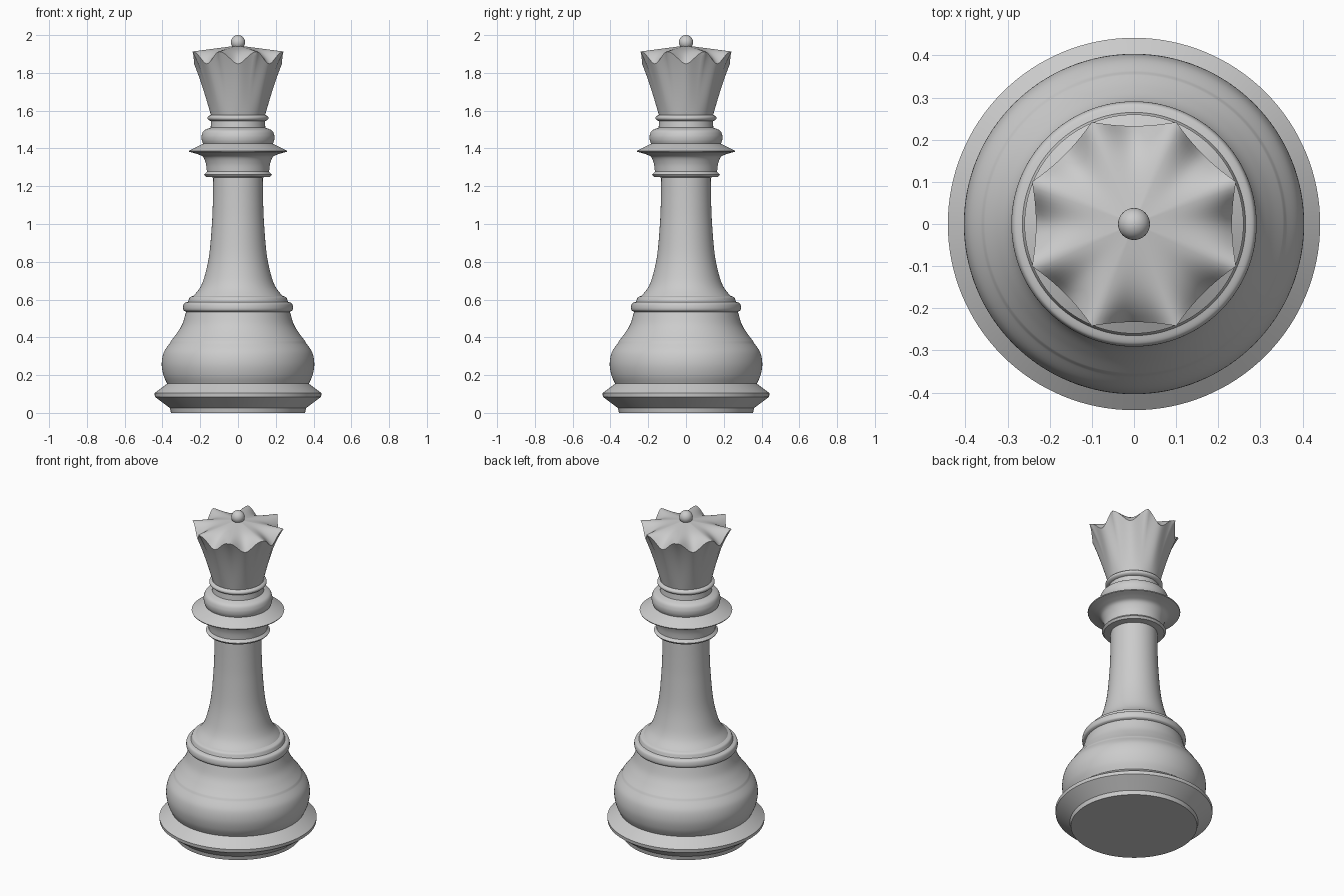
import bpy, bmesh, math

if "Cube" in bpy.data.objects:
    bpy.data.objects.remove(bpy.data.objects["Cube"])

SEG = 128


def spline(pts, steps=6):
    """Smooth Catmull-Rom curve through (radius, z) points."""
    out = []
    for i in range(len(pts) - 1):
        p0, p1, p2 = pts[max(i - 1, 0)], pts[i], pts[i + 1]
        p3 = pts[min(i + 2, len(pts) - 1)]
        for s in range(steps):
            t = s / steps
            out.append(tuple(0.5 * (2 * b + (c - a) * t + (2 * a - 5 * b + 4 * c - d) * t * t
                                    + (3 * b - a - 3 * c + d) * t ** 3)
                             for a, b, c, d in zip(p0, p1, p2, p3)))
    return out + [pts[-1]]


def skin(name, rows, angle=35):
    """Join rings of points (a one-point row is a pole) into a smooth shaded object."""
    bm = bmesh.new()
    rings = [[bm.verts.new(p) for p in row] for row in rows]
    for a, b in zip(rings, rings[1:]):
        for i in range(SEG):
            j = (i + 1) % SEG
            if len(a) == 1:
                bm.faces.new((a[0], b[j], b[i]))
            elif len(b) == 1:
                bm.faces.new((a[i], a[j], b[0]))
            else:
                bm.faces.new((a[i], a[j], b[j], b[i]))
    bmesh.ops.recalc_face_normals(bm, faces=bm.faces)
    me = bpy.data.meshes.new(name)
    bm.to_mesh(me)
    bm.free()
    ob = bpy.data.objects.new(name, me)
    bpy.context.collection.objects.link(ob)
    bpy.ops.object.select_all(action='DESELECT')
    ob.select_set(True)
    bpy.context.view_layer.objects.active = ob
    bpy.ops.object.shade_smooth_by_angle(angle=math.radians(angle))
    return ob


def ring(fn):
    return [fn(2 * math.pi * i / SEG) for i in range(SEG)]


def lathe(name, profile):
    rows = []
    for r, z in profile:
        rows.append([(0, 0, z)] if r == 0 else
                    ring(lambda a: (r * math.cos(a), r * math.sin(a), z)))
    return skin(name, rows)


# Foot with bevelled rim
lathe("foot", [(0, 0), (0.355, 0), (0.36, 0.025), (0.44, 0.085), (0.442, 0.105), (0.375, 0.155)])

# Rounded belly and the concave shoulder above it
lathe("belly", spline([(0.375, 0.155), (0.395, 0.20), (0.404, 0.26), (0.393, 0.32), (0.36, 0.37)])
      + spline([(0.357, 0.378), (0.325, 0.42), (0.295, 0.47), (0.275, 0.535)]))

# Bead between belly and column
lathe("lower_bead", spline([(0.275, 0.535), (0.288, 0.543), (0.291, 0.56), (0.285, 0.58), (0.265, 0.588)])
      + spline([(0.262, 0.597), (0.255, 0.612), (0.235, 0.62)]))

# Flared column
lathe("column", spline([(0.235, 0.62), (0.2, 0.665), (0.175, 0.73), (0.152, 0.84), (0.138, 1.0),
                        (0.133, 1.12), (0.131, 1.247)]))

# Collar: thin ring, cove and wide sharp disc
lathe("collar", [(0.131, 1.247), (0.17, 1.25), (0.18, 1.262), (0.165, 1.277)]
      + spline([(0.165, 1.28), (0.17, 1.32), (0.185, 1.355), (0.215, 1.37), (0.258, 1.382)])
      + spline([(0.26, 1.387), (0.22, 1.408), (0.185, 1.425)]))

# Rounded neck cushion with a small ring on top
lathe("neck", spline([(0.185, 1.425), (0.192, 1.445), (0.192, 1.47), (0.18, 1.495), (0.145, 1.51)])
      + [(0.142, 1.545)]
      + spline([(0.15, 1.547), (0.16, 1.555), (0.16, 1.568), (0.145, 1.577)], 3))


# Crown rim: eight points with scooped valleys between them
def rim(a):
    d = abs((a / (math.pi / 4) + 0.5) % 1 - 0.5) * 2  # 0 in a valley, 1 at a point
    r = 0.233 + 0.029 * d ** 2.2
    z = 1.848 + 0.065 * (d * d * (3 - 2 * d))
    return r, z


def wall(t):
    def point(a):
        r, z = rim(a)
        k = 0.143 + (0.222 - 0.143) * t + (r - 0.222) * t ** 3
        return k * math.cos(a), k * math.sin(a), 1.575 + (z - 1.575) * t
    return ring(point)


def top(s):
    def point(a):
        r, z = rim(a)
        dome = 1.945 - 0.032 * s
        h = dome + (z - 1.913) * s ** 4.5
        return r * s * math.cos(a), r * s * math.sin(a), h
    return ring(point)


rows = [wall(i / 16) for i in range(17)]
rows += [top(s / 16) for s in range(15, 0, -1)] + [[(0, 0, 1.945)]]
skin("crown", rows, 40)

# Ball finial
bpy.ops.mesh.primitive_uv_sphere_add(segments=32, ring_count=16, radius=0.038, location=(0, 0, 1.962))
ball = bpy.context.object
ball.name = "finial_ball"
bpy.ops.object.shade_smooth_by_angle(angle=math.radians(40))
